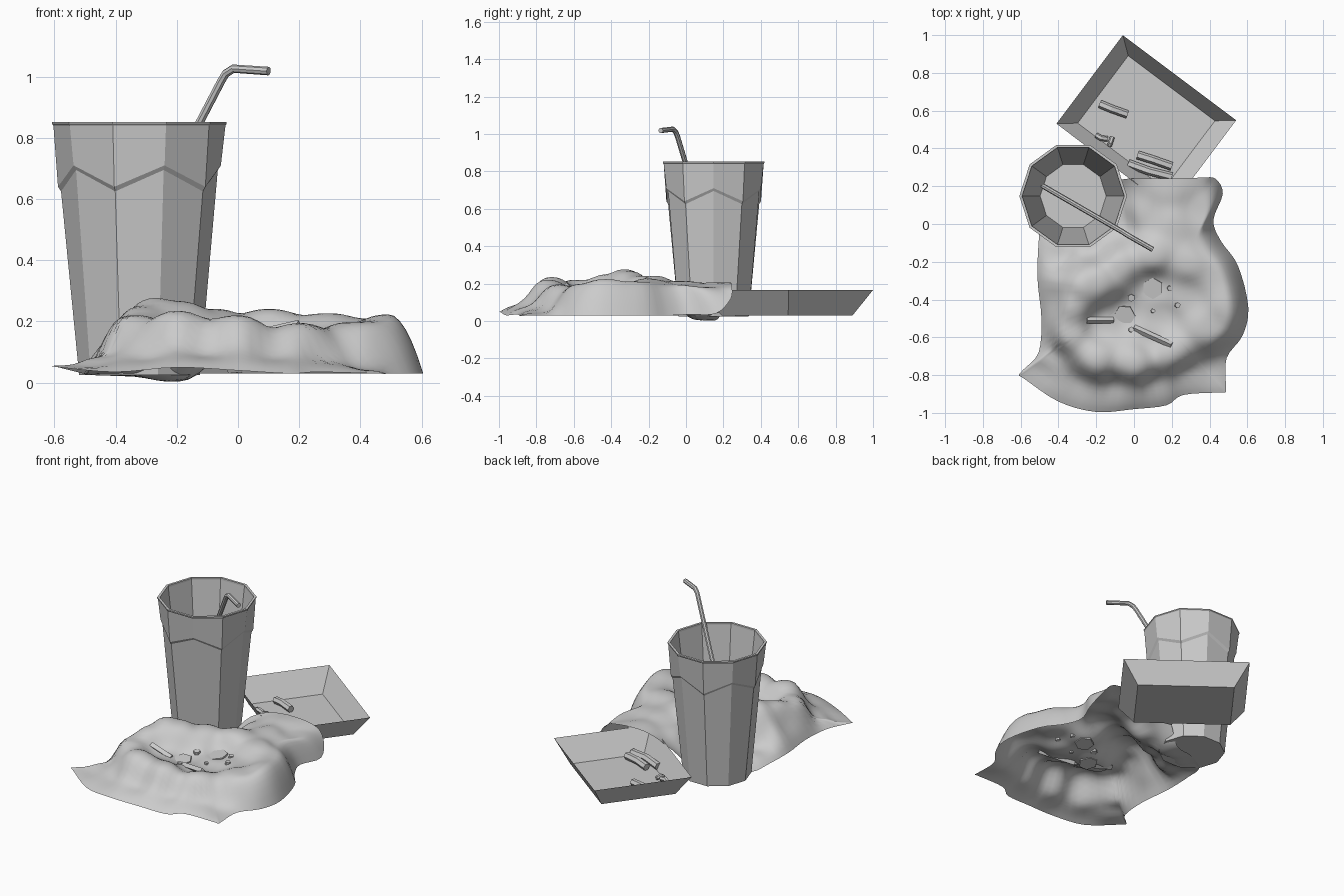
import bpy, bmesh, math
from mathutils import Vector, Matrix


def add_mesh(name, verts, faces, smooth=False):
    me = bpy.data.meshes.new(name)
    me.from_pydata(verts, [], faces)
    ob = bpy.data.objects.new(name, me)
    bpy.context.collection.objects.link(ob)
    for p in me.polygons:
        p.use_smooth = smooth
    return ob


def tube(name, pts, r, res=1):
    cu = bpy.data.curves.new(name, 'CURVE')
    cu.dimensions = '3D'
    cu.bevel_depth, cu.bevel_resolution, cu.use_fill_caps = r, res, True
    sp = cu.splines.new('POLY')
    sp.use_smooth = False
    sp.points.add(len(pts) - 1)
    for p, co in zip(sp.points, pts):
        p.co = (*co, 1)
    ob = bpy.data.objects.new(name, cu)
    bpy.context.collection.objects.link(ob)
    return ob


def ring_faces(rings, n):
    return [(i * n + k, i * n + (k + 1) % n, (i + 1) * n + (k + 1) % n, (i + 1) * n + k)
            for i in range(rings - 1) for k in range(n)]


# Ten-sided tumbler: (radius, z, zigzag offset); walls, stepped band, rim, inside
N = 10
profile = [(0.197, 0.025, 0), (0.256, 0.66, 0.035), (0.266, 0.675, 0.035), (0.281, 0.84, 0),
           (0.285, 0.845, 0), (0.285, 0.852, 0), (0.270, 0.852, 0), (0.270, 0.84, 0), (0.175, 0.05, 0)]
verts = []
for r, z, zig in profile:
    for k in range(N):
        a = 2 * math.pi * k / N
        verts.append((-0.322 + r * math.cos(a), 0.148 + r * math.sin(a),
                      z + (zig if k % 2 == 0 else -zig)))
last = (len(profile) - 1) * N
faces = ring_faces(len(profile), N) + [tuple(reversed(range(N))), tuple(range(last, last + N))]
add_mesh("cup", verts, faces)

# Bent drinking straw
tube("straw", [(-0.48, 0.20, 0.17), (-0.055, -0.045, 0.985), (-0.04, -0.055, 1.01),
               (-0.015, -0.07, 1.026), (0.10, -0.135, 1.018)], 0.014, 2)

# Open tray with sloping walls, turned on the ground
turn = Matrix.Translation((0.065, 0.54, 0)) @ Matrix.Rotation(math.radians(-36.9), 4, 'Z')
verts = [turn @ Vector((sx * hx, sy * hy, z))
         for hx, hy, z in ((0.287, 0.223, 0.03), (0.375, 0.293, 0.165))
         for sx, sy in ((-1, -1), (1, -1), (1, 1), (-1, 1))]
add_mesh("tray", verts, ring_faces(2, 4) + [(3, 2, 1, 0)])

# Sticks and bits left in the tray
for i, (a, b, c, r) in enumerate([
        ((-0.18, 0.635), (-0.12, 0.61), (-0.035, 0.58), 0.022),
        ((-0.03, 0.32), (0.08, 0.28), (0.20, 0.25), 0.023),
        ((0.02, 0.365), (0.10, 0.34), (0.20, 0.305), 0.023),
        ((-0.20, 0.47), (-0.175, 0.455), (-0.14, 0.45), 0.015),
        ((-0.13, 0.415), (-0.125, 0.43), (-0.115, 0.46), 0.013)]):
    tube("tray_stick_%d" % i, [(*a, 0.05), (*b, 0.06), (*c, 0.052)], r)

# Crumpled wrapper: outline (x, y, z) and interior height samples
outline = [Vector(p) for p in (
    (0.35, 0.245, 0.19), (0.43, 0.24, 0.12), (0.47, 0.16, 0.04), (0.42, 0.02, 0.035),
    (0.46, -0.09, 0.03), (0.55, -0.22, 0.03), (0.605, -0.44, 0.03), (0.575, -0.59, 0.03),
    (0.49, -0.71, 0.03), (0.487, -0.86, 0.028), (0.485, -0.89, 0.028), (0.45, -0.892, 0.03),
    (0.26, -0.905, 0.035), (0.17, -0.96, 0.03), (0.0, -0.98, 0.04), (-0.2, -0.995, 0.05),
    (-0.4, -0.94, 0.035), (-0.58, -0.82, 0.05), (-0.609, -0.8, 0.055), (-0.585, -0.77, 0.05),
    (-0.505, -0.68, 0.03), (-0.49, -0.5, 0.03), (-0.51, -0.3, 0.03), (-0.505, -0.1, 0.03),
    (-0.48, 0.03, 0.025), (-0.34, 0.12, 0.02), (-0.19, 0.17, 0.01), (-0.07, 0.235, 0.13),
    (0.12, 0.24, 0.2))]
ridge = [(-0.27, -0.33, 0.285), (-0.19, -0.3, 0.27), (-0.33, -0.43, 0.255), (-0.34, -0.6, 0.225),
         (-0.2, -0.72, 0.24), (0.0, -0.74, 0.225), (0.2, -0.68, 0.2), (0.38, -0.54, 0.2),
         (0.5, -0.43, 0.225), (0.47, -0.27, 0.21), (0.3, -0.2, 0.23), (0.1, -0.17, 0.245),
         (-0.08, -0.22, 0.245), (0.2, 0.0, 0.215), (0.2, 0.18, 0.21), (0.37, -0.1, 0.19)]
hollow = [(0.1, -0.34, 0.14), (-0.05, -0.48, 0.125), (0.15, -0.5, 0.13), (0.28, -0.4, 0.17),
          (-0.17, -0.53, 0.15), (0.1, -0.59, 0.15)]
skirt = [(0.42, -0.8, 0.04), (0.3, -0.83, 0.06), (0.12, -0.89, 0.07), (-0.1, -0.9, 0.08),
         (-0.32, -0.87, 0.07), (-0.5, -0.8, 0.05), (-0.45, -0.7, 0.08), (-0.45, -0.4, 0.12),
         (0.05, 0.05, 0.18), (-0.08, 0.02, 0.08), (-0.2, 0.07, 0.0), (-0.22, 0.1, 0.0),
         (-0.35, 0.0, 0.02), (-0.4, -0.15, 0.06), (-0.22, -0.1, 0.1), (0.33, 0.1, 0.18)]


def height(x, y):
    total = weight = 0
    for sx, sy, sz in ridge + hollow + skirt:
        w = 1 / ((x - sx) ** 2 + (y - sy) ** 2 + 0.004) ** 2
        total += w * sz
        weight += w
    return total / weight


def spline(p0, p1, p2, p3, t):
    return 0.5 * (2 * p1 + (p2 - p0) * t + (2 * p0 - 5 * p1 + 4 * p2 - p3) * t * t
                  + (3 * p1 - p0 - 3 * p2 + p3) * t ** 3)


n = len(outline)
edge = [spline(outline[i - 1], outline[i], outline[(i + 1) % n], outline[(i + 2) % n], j / 4)
        for i in range(n) for j in range(4)]
edge.reverse()
centre = Vector((0.03, -0.38, 0))
RINGS, M = 30, len(edge)
verts = []
for i in range(1, RINGS + 1):
    t = i / RINGS
    for e in edge:
        p = centre.lerp(e, t)
        f = min(1, (1 - t) / 0.2)
        f = f * (2 - f)
        verts.append((p.x, p.y, max(0.0, e.z + (height(p.x, p.y) - e.z) * f)))
hub = len(verts)
verts.append((centre.x, centre.y, height(centre.x, centre.y)))
faces = ring_faces(RINGS, M) + [(hub, (k + 1) % M, k) for k in range(M)]
wrapper = add_mesh("wrapper", verts, faces, True)
bm = bmesh.new()
bm.from_mesh(wrapper.data)
bmesh.ops.recalc_face_normals(bm, faces=bm.faces)
if sum(f.normal.z for f in bm.faces) < 0:
    bmesh.ops.reverse_faces(bm, faces=bm.faces)
bm.to_mesh(wrapper.data)
bm.free()

# Scraps half sunk in the hollow: two slices, crumbs and two sticks
for i, (x, y, r, d) in enumerate([(0.10, -0.34, 0.057, 0.018), (-0.05, -0.485, 0.057, 0.018),
                                  (-0.015, -0.39, 0.02, 0.025), (0.19, -0.34, 0.015, 0.02),
                                  (0.23, -0.43, 0.015, 0.025), (0.10, -0.46, 0.012, 0.02),
                                  (-0.015, -0.56, 0.015, 0.02)]):
    bpy.ops.mesh.primitive_cylinder_add(vertices=6, radius=r, depth=d,
                                        location=(x, y, height(x, y) + 0.002),
                                        rotation=(0.15, -0.1, i * 0.5))
    bpy.context.object.name = ("slice_%d" if i < 2 else "crumb_%d") % i
for i, (a, b) in enumerate([((-0.25, -0.51), (-0.11, -0.51)), ((0.0, -0.55), (0.2, -0.64))]):
    tube("wrapper_stick_%d" % i, [(*p, height(*p) - 0.002) for p in (a, b)], 0.018, 0)
